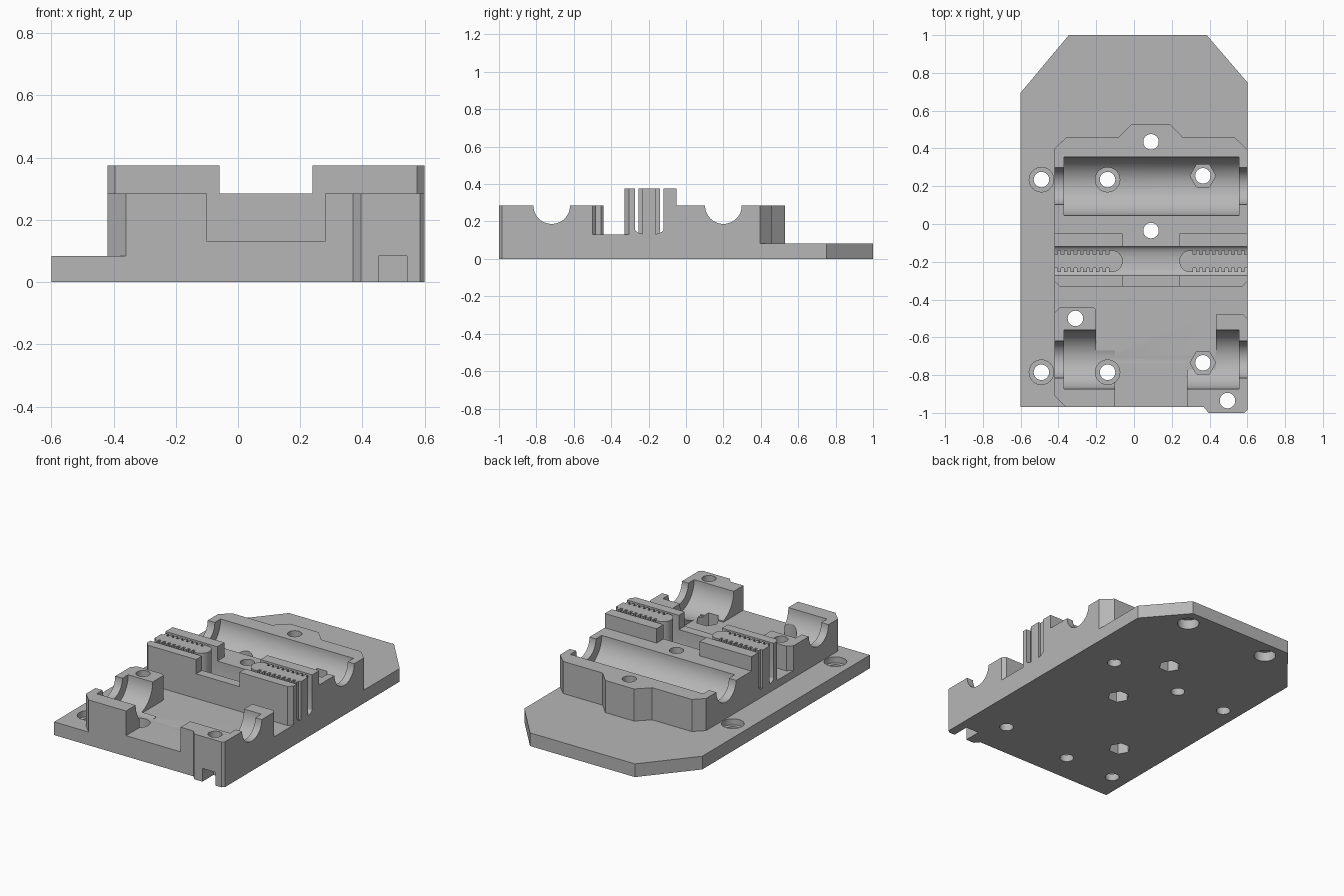
import bpy
import bmesh
from math import cos, sin, pi
from mathutils import Vector

old = bpy.data.objects.get("Cube")
if old:
    bpy.data.objects.remove(old, do_unlink=True)

grey = bpy.data.materials.new("matte grey")
grey.use_nodes = True
GREY = (0.47, 0.47, 0.47, 1)
grey.diffuse_color = GREY
grey.node_tree.nodes["Principled BSDF"].inputs["Base Color"].default_value = GREY

ROD_Z = 0.285          # axis height of both rods, top of the holders
FLOOR = 0.13           # floor between the holders
TOWER = 0.375          # top of the belt clamps
LEFT, RIGHT = -0.42, 0.6


def prism(name, pts, lo, hi, axis="z"):
    """Extrude a closed 2D outline along z, or a (y, z) outline along x."""
    bm = bmesh.new()
    place = (lambda a, b: (a, b, lo)) if axis == "z" else (lambda a, b: (lo, a, b))
    face = bm.faces.new([bm.verts.new(place(a, b)) for a, b in pts])
    out = bmesh.ops.extrude_face_region(bm, geom=[face])
    step = Vector((0, 0, hi - lo)) if axis == "z" else Vector((hi - lo, 0, 0))
    bmesh.ops.translate(bm, vec=step,
                        verts=[v for v in out["geom"] if isinstance(v, bmesh.types.BMVert)])
    bmesh.ops.recalc_face_normals(bm, faces=bm.faces)
    mesh = bpy.data.meshes.new(name)
    bm.to_mesh(mesh)
    bm.free()
    mesh.materials.append(grey)
    obj = bpy.data.objects.new(name, mesh)
    bpy.context.collection.objects.link(obj)
    return obj


def rect(x0, x1, y0, y1):
    return [(x0, y0), (x1, y0), (x1, y1), (x0, y1)]


def ring(x, y, r, n=32):
    return [(x + r * cos(2 * pi * i / n), y + r * sin(2 * pi * i / n)) for i in range(n)]


def combine(tool, operation):
    """Merge a part into the body, or cut it out of the body."""
    mod = body.modifiers.new(tool.name, "BOOLEAN")
    mod.operation = operation
    mod.solver = "EXACT"
    mod.object = tool
    bpy.context.view_layer.objects.active = body
    bpy.ops.object.modifier_apply(modifier=mod.name)
    bpy.data.objects.remove(tool, do_unlink=True)


def add(*args):
    combine(prism(*args), "UNION")


def cut(*args):
    combine(prism(*args), "DIFFERENCE")


# Base plate with two clipped corners
body = prism("carriage_body", [(-0.6, -0.97), (0.6, -0.97), (0.6, 0.75), (0.385, 1),
                               (-0.345, 1), (-0.6, 0.695)], 0, 0.083)

# Raised floor
add("floor", [(-0.36, -0.97), (RIGHT, -0.97), (RIGHT, 0.1), (LEFT, 0.1), (LEFT, -0.91)],
    0.02, FLOOR)

# Rear bearing holder
add("rear_holder", [(LEFT, -0.1), (RIGHT, -0.1), (RIGHT, 0.395), (0.535, 0.457), (0.26, 0.457),
                    (0.19, 0.53), (-0.01, 0.53), (-0.085, 0.457), (-0.36, 0.457), (LEFT, 0.4)],
    0.03, ROD_Z)

# Front bearing holders
add("front_left_holder", [(-0.36, -0.97), (-0.1, -0.97), (-0.1, -0.67), (-0.2, -0.67),
                          (-0.2, -0.455), (-0.215, -0.44), (-0.39, -0.44), (LEFT, -0.47),
                          (LEFT, -0.91)], 0.03, ROD_Z)
add("front_right_holder", [(0.28, -0.97), (0.37, -0.97), (0.395, -1), (0.585, -1), (RIGHT, -0.985),
                           (RIGHT, -0.5), (0.58, -0.48), (0.435, -0.48), (0.435, -0.77),
                           (0.28, -0.77)], 0, ROD_Z)

# Belt clamp rail and its two towers
add("belt_rail", [(-0.395, -0.33), (0.575, -0.33), (RIGHT, -0.305), (RIGHT, 0), (LEFT, 0),
                  (LEFT, -0.305)], 0.04, ROD_Z)
add("left_tower", [(-0.395, -0.33), (-0.06, -0.33), (-0.06, -0.05), (LEFT, -0.05),
                   (LEFT, -0.305)], 0.05, TOWER)
add("right_tower", [(0.24, -0.33), (0.575, -0.33), (RIGHT, -0.305), (RIGHT, -0.05),
                    (0.24, -0.05)], 0.05, TOWER)

# Belt channel with a softly rounded bottom
channel = [(-0.12, 0.5), (-0.272, 0.5)]
channel += [(-0.196 - 0.076 * cos(pi * i / 16), 0.158 - 0.028 * sin(pi * i / 16))
            for i in range(17)]
cut("belt_channel", channel, -0.7, 0.7, "x")


# Toothed belt cores: rounded inner end, comb edges on both sides
def belt_core(name, outer, inner):
    d = 1 if inner > outer else -1
    mid, half, depth, pitch = -0.197, 0.057, 0.022, 0.034
    straight = abs(inner - outer) - 0.03
    comb = []
    for i in range(int(straight / pitch)):
        t = i * pitch
        comb += [(t, half - depth), (t + pitch * 0.45, half - depth),
                 (t + pitch * 0.45, half), (t + pitch, half)]
    end = comb[-1][0]
    nose = [(end + (abs(inner - outer) - end) * sin(pi * k / 12), half * cos(pi * k / 12))
            for k in range(1, 12)]
    outline = comb + nose + [(t, -h) for t, h in reversed(comb)]
    add(name, [(outer + d * t, mid + h) for t, h in outline], 0.1, TOWER)


belt_core("left_belt_core", LEFT, -0.06)
belt_core("right_belt_core", RIGHT, 0.24)

# Bearing troughs and the narrower rod grooves at their ends
for label, y in (("rear", 0.2), ("front", -0.718)):
    cut(label + "_rod_groove", ring(y, ROD_Z, 0.098, 48), -0.7, 0.7, "x")
    cut(label + "_bearing_trough", ring(y, ROD_Z, 0.156, 64), -0.37, 0.555, "x")

# Screw holes: (x, y, recess kind)
holes = [(-0.49, 0.235, "head"), (-0.14, 0.235, "head"),
         (-0.49, -0.785, "head"), (-0.14, -0.785, "head"),
         (0.365, 0.255, "top nut"), (0.365, -0.735, "top nut"),
         (0.09, 0.435, "bottom nut"), (0.09, -0.035, "bottom nut"),
         (-0.31, -0.5, "bottom nut"), (0.495, -0.935, "open")]
for x, y, kind in holes:
    cut("screw_hole", ring(x, y, 0.041), -0.1, 0.6)
    if kind == "head":
        cut("head_recess", ring(x, y, 0.065), 0.045, 0.6)
    elif kind == "top nut":
        cut("nut_recess", ring(x, y, 0.068, 6), 0.045, 0.6)
    elif kind == "bottom nut":
        cut("nut_recess", ring(x, y, 0.064, 6), -0.1, 0.08)

# Open nut slot under the front right corner
cut("nut_slot", rect(0.452, 0.543, -1.1, -0.89), -0.1, 0.083)

# Blind pockets on the underside near the back edge
for x in (-0.26, 0.33):
    cut("blind_pocket", ring(x, 0.89, 0.064), -0.1, 0.06)

# Smooth curved walls, keep machined edges crisp
bpy.ops.object.select_all(action="DESELECT")
body.select_set(True)
bpy.context.view_layer.objects.active = body
bpy.ops.object.shade_smooth_by_angle(angle=pi / 7)
